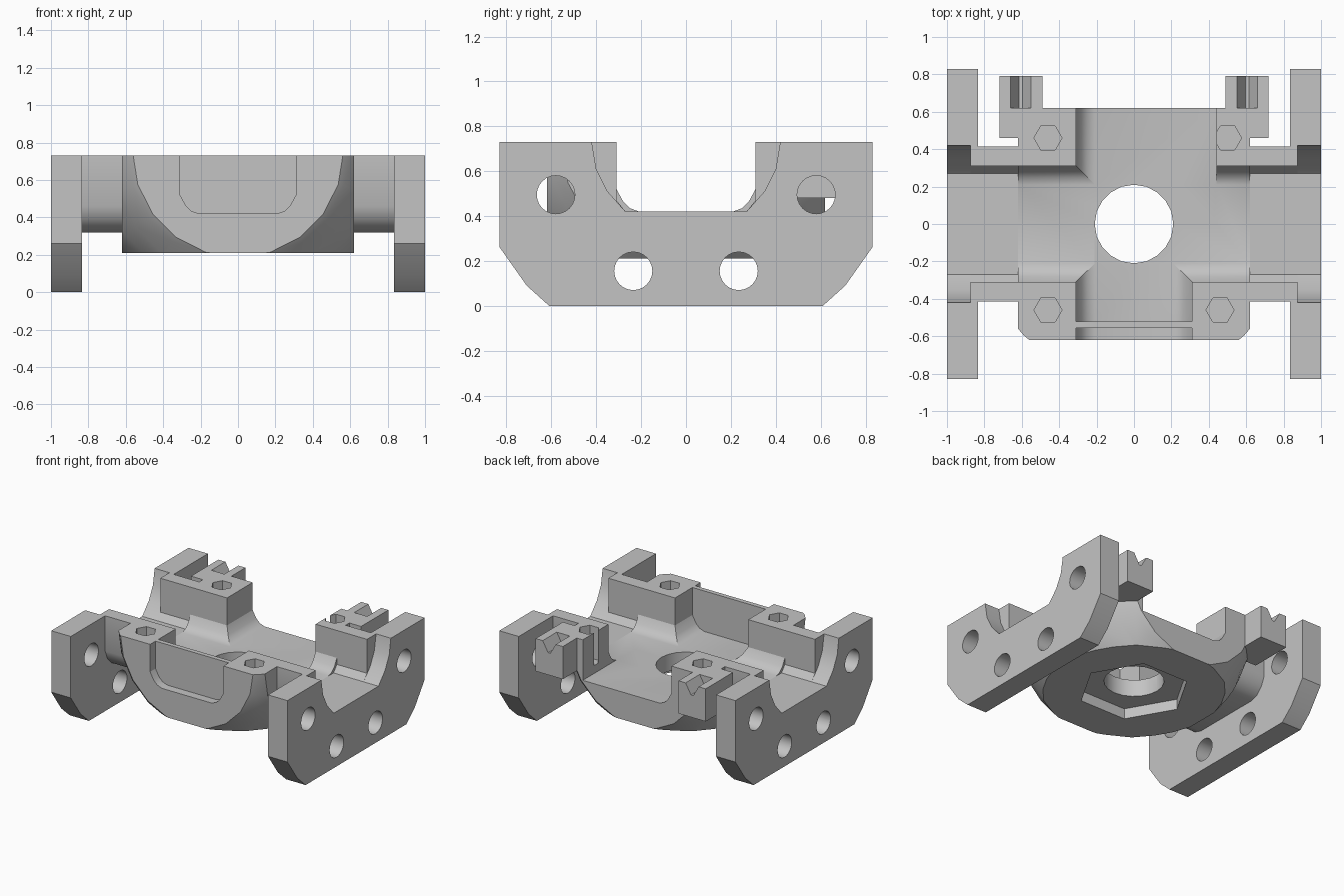
import bpy, bmesh
from math import cos, sin, pi, radians
from mathutils import Matrix

old = bpy.data.objects.get("Cube")
if old:
    bpy.data.objects.remove(old, do_unlink=True)

grey = bpy.data.materials.new("light_grey")
grey.use_nodes = True
COLOUR = (0.55, 0.55, 0.55, 1)
grey.diffuse_color = COLOUR
grey.node_tree.nodes["Principled BSDF"].inputs["Base Color"].default_value = COLOUR

TOP, FLOOR, ABOVE = 0.73, 0.42, 0.8


def to_object(bm, name):
    bmesh.ops.recalc_face_normals(bm, faces=bm.faces[:])
    mesh = bpy.data.meshes.new(name)
    bm.to_mesh(mesh)
    bm.free()
    ob = bpy.data.objects.new(name, mesh)
    bpy.context.collection.objects.link(ob)
    mesh.materials.append(grey)
    return ob


def prism(name, outline, axis, start, end):
    """Extrude a 2D outline along an axis between two positions."""
    place = {"x": lambda a, b: (start, a, b),
             "y": lambda a, b: (a, start, b),
             "z": lambda a, b: (a, b, start)}[axis]
    bm = bmesh.new()
    face = bm.faces.new([bm.verts.new(place(a, b)) for a, b in outline])
    new = bmesh.ops.extrude_face_region(bm, geom=[face])["geom"]
    i = "xyz".index(axis)
    for v in new:
        if isinstance(v, bmesh.types.BMVert):
            v.co[i] = end
    return to_object(bm, name)


def rect(a0, a1, b0, b1):
    return [(a0, b0), (a1, b0), (a1, b1), (a0, b1)]


def ring(a, b, radius, sides):
    return [(a + radius * cos(2 * pi * k / sides), b + radius * sin(2 * pi * k / sides))
            for k in range(sides)]


def mirrored(half):
    return half + [(-a, b) for a, b in reversed(half)]


def boolean(ob, tool, operation="DIFFERENCE"):
    tool.hide_render = True
    mod = ob.modifiers.new("cut", "BOOLEAN")
    mod.operation, mod.solver, mod.object = operation, "EXACT", tool
    bpy.context.view_layer.objects.active = ob
    bpy.ops.object.modifier_apply(modifier=mod.name)
    bpy.data.objects.remove(tool, do_unlink=True)


def cut(ob, outline, axis, start, end):
    boolean(ob, prism("cutter", outline, axis, start, end))


# Channel profiles: rounded trough, arm channel and wide end notch
trough_half = [(0.31, ABOVE), (0.31, 0.52), (0.28, 0.465), (0.25, 0.435), (0.21, FLOOR)]
trough = mirrored(trough_half)
arm_channel = mirrored([(0.31, ABOVE), (0.31, 0.47), (0.27, FLOOR)])
end_notch = mirrored([(0.42, ABOVE), (0.42, TOP), (0.4, 0.61), (0.35, 0.51), (0.27, FLOOR)])
back_trough = [(0.44, ABOVE), (0.44, FLOOR)] + [(-a, b) for a, b in reversed(trough_half)]

# Central body: box trimmed by a ball
body = prism("central_body", rect(-0.62, 0.62, -0.62, 0.62), "z", 0.21, TOP)
bm = bmesh.new()
bmesh.ops.create_uvsphere(bm, u_segments=20, v_segments=20, radius=0.84,
                          matrix=Matrix.Translation((0, 0, 0.75)) @ Matrix.Rotation(radians(90), 4, "X"))
boolean(body, to_object(bm, "ball"), "INTERSECT")

# Square up the upper back corners that carry the clips
for s in (-1, 1):
    corner = prism("corner", rect(*sorted((s * 0.46, s * 0.62)), 0.46, 0.62), "z", 0.48, TOP)
    boolean(body, corner, "UNION")

# Troughs, front panel recess, centre hole and nut pocket
cut(body, trough, "x", -0.7, 0.7)
cut(body, trough, "y", -0.52, 0.1)
cut(body, back_trough, "y", 0.0, 0.7)
cut(body, trough, "y", -0.7, -0.555)
cut(body, ring(0, 0, 0.21, 20), "z", 0.1, 0.6)
cut(body, ring(0, 0, 0.39, 6), "z", 0.1, 0.29)

# Hexagonal pockets in the four corner blocks
for x, y in ((-0.46, -0.46), (0.46, -0.46), (-0.46, 0.46), (0.5, 0.46)):
    cut(body, ring(x, y, 0.075, 6), "z", 0.48, ABOVE)

parts = [body]
for side, s in (("left", 1), ("right", -1)):
    # Arm joining the body to the end plate
    arm = prism(side + "_arm", mirrored([(0.415, TOP), (0.415, 0.46), (0.385, 0.39),
                                         (0.335, 0.34), (0.27, 0.32)]),
                "x", s * 0.62, s * 0.835)
    cut(arm, arm_channel, "x", s * 0.5, s * 0.9)

    # End plate with stepped notch and four bolt holes
    plate = prism(side + "_end_plate", mirrored([(0.83, TOP), (0.83, 0.26), (0.71, 0.09), (0.61, 0)]),
                  "x", s * 0.835, s)
    cut(plate, arm_channel, "x", s * 0.8, s * 1.1)
    cut(plate, end_notch, "x", s * 0.875, s * 1.1)
    for y, z in ((-0.58, 0.495), (0.58, 0.495), (-0.235, 0.155), (0.235, 0.155)):
        cut(plate, ring(y, z, 0.085, 24), "x", s * 0.8, s * 1.1)

    # Grooved clip on the back corner
    clip = prism(side + "_clip", [(s * a, b) for a, b in (
        (0.62, 0.46), (0.72, 0.46), (0.72, 0.79), (0.49, 0.79), (0.49, 0.62), (0.62, 0.62))],
        "z", 0.48, TOP)
    cut(clip, [(s * a, b) for a, b in ((0.55, ABOVE), (0.55, TOP), (0.595, 0.65),
                                       (0.615, 0.65), (0.66, TOP), (0.66, ABOVE))], "y", 0.62, 0.85)
    parts += [arm, plate, clip]

# Smooth the rounded walls, keep edges crisp
for ob in bpy.context.view_layer.objects:
    ob.select_set(ob in parts)
bpy.context.view_layer.objects.active = body
bpy.ops.object.shade_smooth_by_angle(angle=radians(28))
